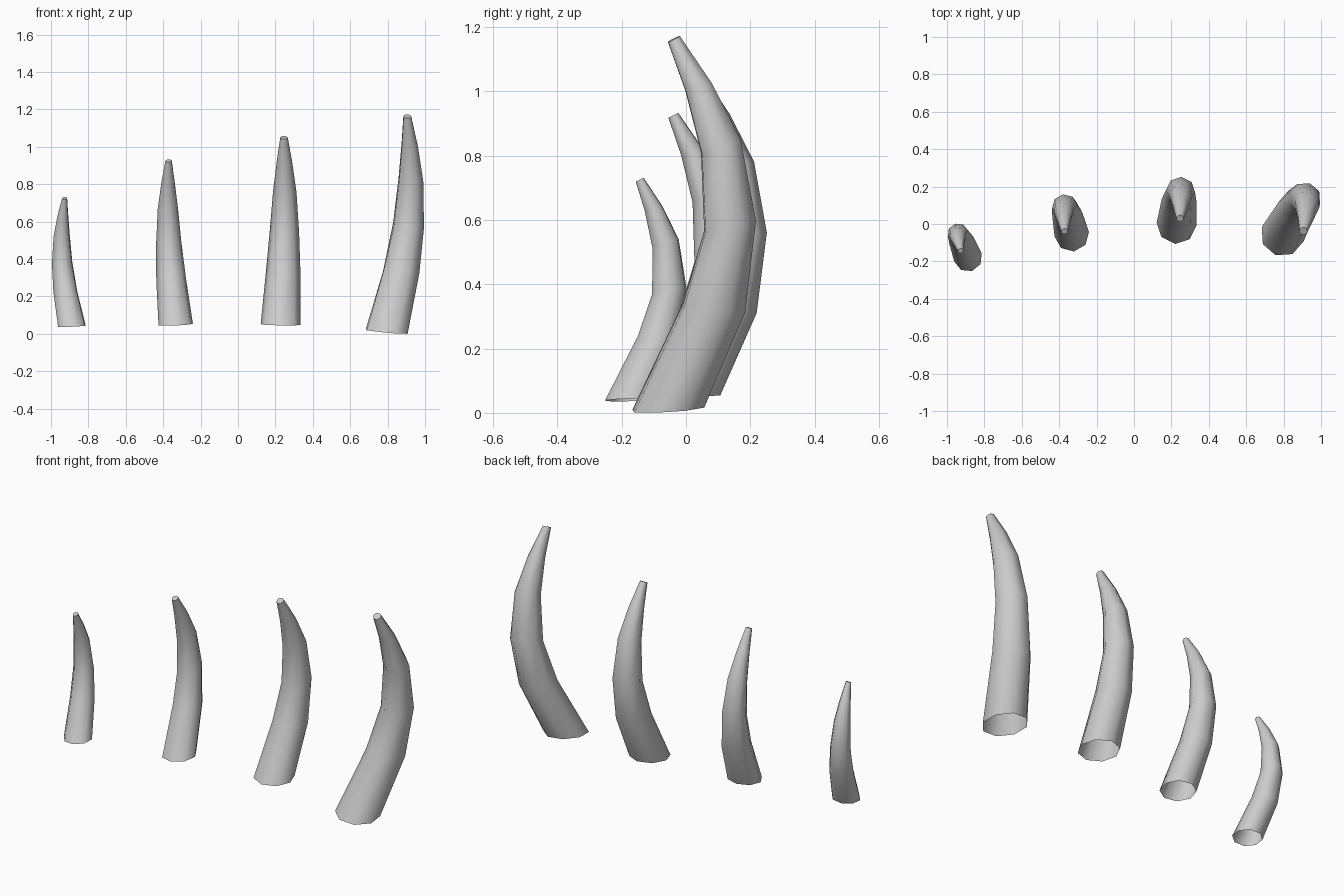
import bpy, bmesh, math

cube = bpy.data.objects.get("Cube")
if cube:
    bpy.data.objects.remove(cube, do_unlink=True)

# One plain grey for every horn
grey = bpy.data.materials.new("light_grey")
grey.use_nodes = True
colour = (0.6, 0.6, 0.6, 1)
grey.diffuse_color = colour
grey.node_tree.nodes["Principled BSDF"].inputs["Base Color"].default_value = colour

SIDES = 8
# Shared shape per ring: height, bend, radius, tilt (all relative to horn height)
RINGS = [
    (0.0, 0.0, 0.106, 0.06),
    (0.274, 0.124, 0.092, -0.13),
    (0.495, 0.167, 0.078, 0.22),
    (0.711, 0.142, 0.062, 0.36),
    (0.87, 0.082, 0.041, 0.32),
    (1.0, 0.015, 0.02, 0.5),
]


def horn(name, base, height, width, sway, lean_x, lean_y):
    """Loft eight-sided rings along a bent, leaning path."""
    bm = bmesh.new()
    loops = []
    turn = -math.atan(sway)
    for level, bend, radius, tilt in RINGS:
        cx = base[0] + height * (sway * bend + lean_x * level)
        cy = base[1] + height * (bend + lean_y * level)
        cz = base[2] + height * level
        slope = tilt - lean_y
        shrink = 1 / math.sqrt(1 + slope * slope)
        loop = []
        for i in range(SIDES):
            a = turn + math.tau * i / SIDES
            dx = radius * width * height * math.cos(a)
            dy = radius * width * height * math.sin(a) * shrink
            loop.append(bm.verts.new((cx + dx, cy + dy, cz + slope * dy - lean_x * dx)))
        loops.append(loop)
    for low, high in zip(loops, loops[1:]):
        for i in range(SIDES):
            j = (i + 1) % SIDES
            bm.faces.new((low[i], low[j], high[j], high[i]))
    bm.faces.new(loops[-1])  # closed tip, open root
    mesh = bpy.data.meshes.new(name)
    bm.to_mesh(mesh)
    bm.free()
    mesh.materials.append(grey)
    obj = bpy.data.objects.new(name, mesh)
    bpy.context.collection.objects.link(obj)
    bpy.ops.object.select_all(action="DESELECT")
    obj.select_set(True)
    bpy.context.view_layer.objects.active = obj
    bpy.ops.object.shade_smooth_by_angle(angle=math.radians(50))


# Four horns, growing from the model's right to its left
horn("smallest_horn", (-0.888, -0.178, 0.04), 0.685, 1.06, -0.30, -0.053, 0.035)
horn("small_horn", (-0.333, -0.055, 0.05), 0.875, 1.0, -0.13, -0.042, 0.003)
horn("large_horn", (0.228, 0.0, 0.05), 1.0, 1.01, 0.07, 0.017, 0.015)
horn("largest_horn", (0.795, -0.055, 0.013), 1.15, 0.97, 0.34, 0.091, 0.0)
